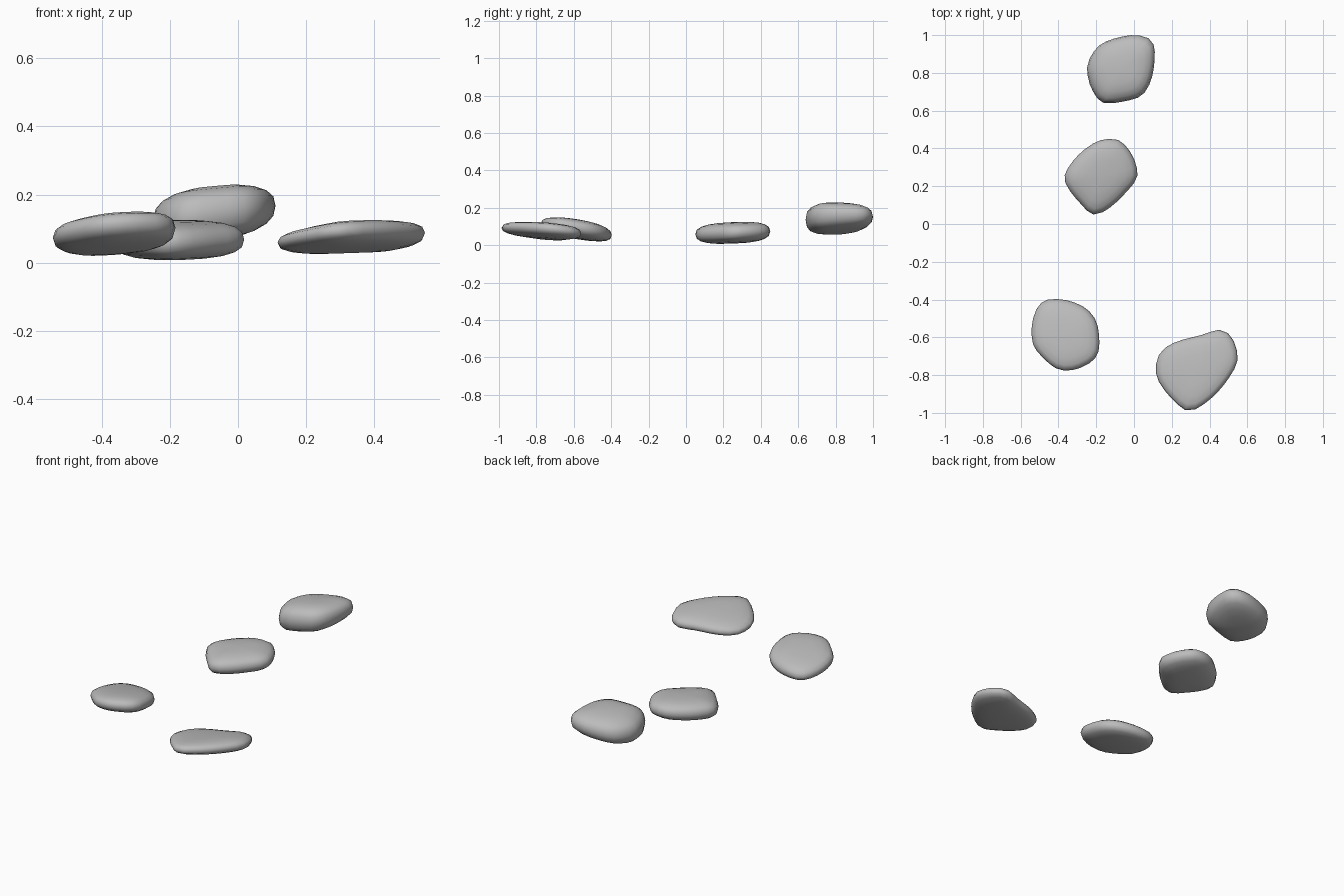
import bpy, bmesh, math
from mathutils import Vector

cube = bpy.data.objects.get("Cube")
if cube:
    bpy.data.objects.remove(cube)

grey = bpy.data.materials.new("stone grey")
grey.use_nodes = True
colour = (0.5, 0.5, 0.5, 1)
grey.diffuse_color = colour
grey.node_tree.nodes["Principled BSDF"].inputs["Base Color"].default_value = colour

SEGMENTS, RINGS = 26, 10
ROUNDNESS = 0.75


def closed_spline(points):
    """Resample a closed outline evenly along a smooth curve."""
    n, steps, dense = len(points), 12, []
    pts = [Vector(p) for p in points]
    for i in range(n):
        a, b, c, d = (pts[(i + k) % n] for k in (-1, 0, 1, 2))
        for j in range(steps):
            t = j / steps
            dense.append(b + 0.5 * t * (c - a + t * (2*a - 5*b + 4*c - d
                                                     + t * (3*b - a - 3*c + d))))
    lengths = [(dense[(i + 1) % len(dense)] - p).length for i, p in enumerate(dense)]
    spacing, travelled, result = sum(lengths) / SEGMENTS, 0, []
    for p, length in zip(dense, lengths):
        if travelled >= len(result) * spacing and len(result) < SEGMENTS:
            result.append(p)
        travelled += length
    return result


def stone(name, outline, top, bottom):
    """Rounded slab between two tilted planes, each (height, x slope, y slope)."""
    rim = closed_spline(outline)
    centre = sum(rim, Vector((0, 0))) / len(rim)

    def point(offset, lift):
        high, low = (h + sx * offset.x + sy * offset.y for h, sx, sy in (top, bottom))
        z = (high + low) / 2 + lift * (high - low) / 2
        return (centre.x + offset.x, centre.y + offset.y, z)

    bm = bmesh.new()
    rings = []
    for i in range(1, RINGS):
        angle = math.pi * (i / RINGS - 0.5)
        spread = math.cos(angle) ** ROUNDNESS
        lift = math.copysign(abs(math.sin(angle)) ** ROUNDNESS, angle)
        rings.append([bm.verts.new(point((p - centre) * spread, lift)) for p in rim])
    poles = [bm.verts.new(point(Vector((0, 0)), s)) for s in (-1, 1)]
    for i in range(len(rim)):
        j = (i + 1) % len(rim)
        for lower, upper in zip(rings, rings[1:]):
            bm.faces.new((lower[i], lower[j], upper[j], upper[i]))
        bm.faces.new((poles[0], rings[0][j], rings[0][i]))
        bm.faces.new((poles[1], rings[-1][i], rings[-1][j]))
    bmesh.ops.recalc_face_normals(bm, faces=bm.faces)
    for face in bm.faces:
        face.smooth = True
    mesh = bpy.data.meshes.new(name)
    bm.to_mesh(mesh)
    bm.free()
    mesh.materials.append(grey)
    bpy.context.collection.objects.link(bpy.data.objects.new(name, mesh))


# Stones from back to front
stone("back_stone",
      [(-.16, .64), (-.05, .65), (.04, .68), (.09, .76), (.11, .88), (.1, .96),
       (.06, .99), (-.01, 1), (-.11, .98), (-.19, .94), (-.245, .85), (-.24, .76),
       (-.21, .69)],
      top=(.224, .1, -.06), bottom=(.066, .15, .06))
stone("middle_stone",
      [(-.215, .05), (-.13, .085), (-.04, .17), (.017, .25), (0, .345), (-.05, .42),
       (-.105, .45), (-.2, .435), (-.3, .36), (-.365, .265), (-.355, .2), (-.285, .11)],
      top=(.124, 0, .04), bottom=(.009, .02, .04))
stone("front_right_stone",
      [(-.455, -.4), (-.35, -.405), (-.25, -.45), (-.195, -.53), (-.185, -.66),
       (-.22, -.725), (-.31, -.77), (-.4, -.77), (-.48, -.71), (-.535, -.635),
       (-.54, -.53), (-.51, -.44)],
      top=(.135, .08, -.15), bottom=(.034, .04, -.15))
stone("front_left_stone",
      [(.45, -.56), (.51, -.59), (.545, -.67), (.54, -.75), (.465, -.865),
       (.375, -.95), (.29, -.99), (.22, -.945), (.14, -.85), (.115, -.77),
       (.14, -.68), (.22, -.625), (.35, -.59)],
      top=(.115, .1, -.1), bottom=(.034, .06, -.1))
